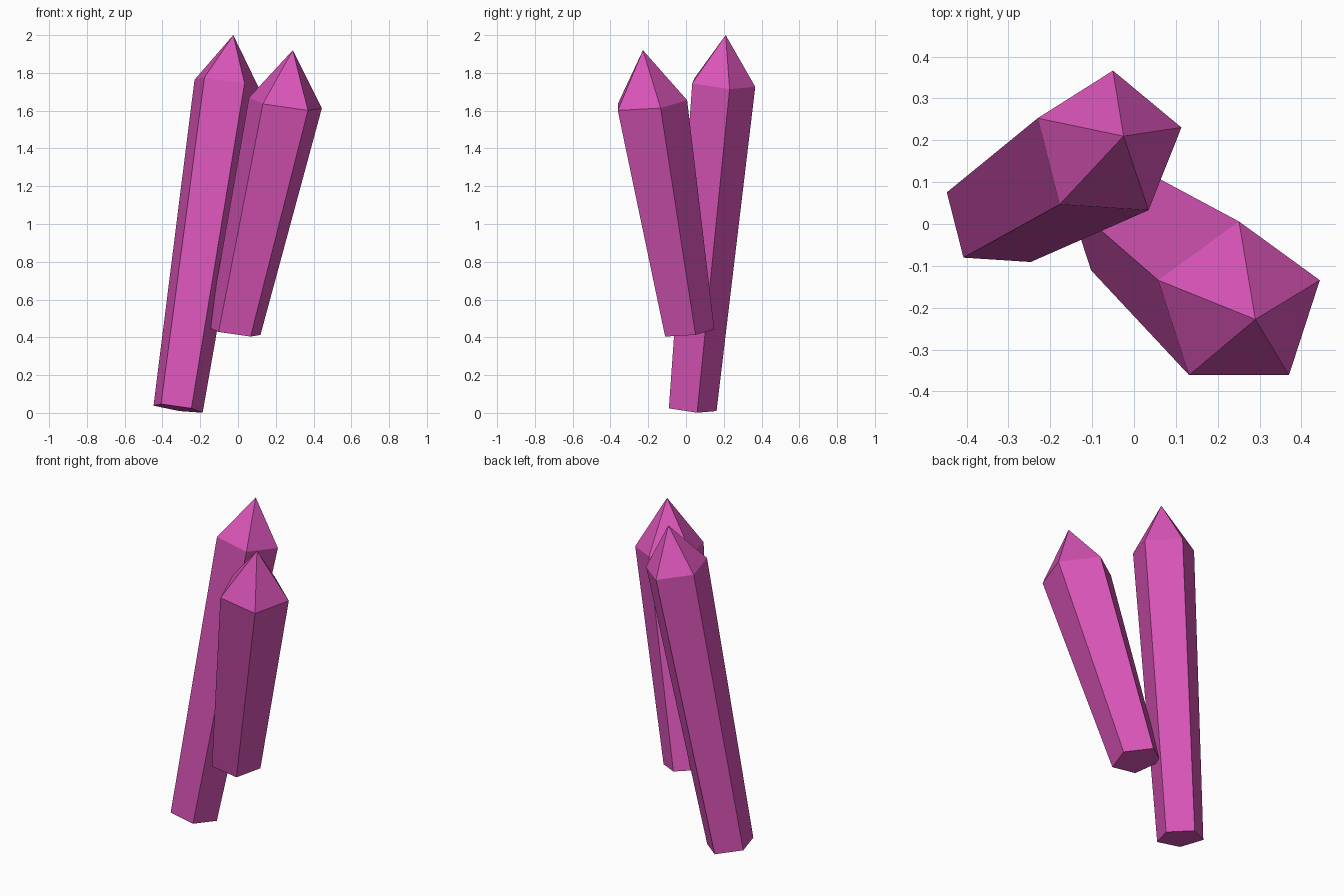
import bpy, bmesh
from math import cos, sin, radians

if "Cube" in bpy.data.objects:
    bpy.data.objects.remove(bpy.data.objects["Cube"])

mat = bpy.data.materials.new("pink_crystal")
mat.diffuse_color = (0.70, 0.09, 0.48, 1)
mat.use_nodes = True
mat.node_tree.nodes["Principled BSDF"].inputs["Base Color"].default_value = mat.diffuse_color


def ring(bm, centre, radius, phase, tilt):
    # five-sided ring lying in a plane whose normal leans by tilt (x, y)
    verts = []
    for i in range(5):
        a = radians(phase + 72 * i)
        dx, dy = radius * cos(a), radius * sin(a)
        dz = -tilt[0] * dx - tilt[1] * dy
        verts.append(bm.verts.new((centre[0] + dx, centre[1] + dy, centre[2] + dz)))
    return verts


def crystal(name, base, r_base, shoulder, r_shoulder, tip, phase, tilt):
    bm = bmesh.new()
    low = ring(bm, base, r_base, phase, tilt)
    high = ring(bm, shoulder, r_shoulder, phase, tilt)
    apex = bm.verts.new(tip)
    bm.faces.new(low[::-1])
    for i in range(5):
        j = (i + 1) % 5
        bm.faces.new((low[i], low[j], high[j], high[i]))
        bm.faces.new((high[i], high[j], apex))
    bmesh.ops.recalc_face_normals(bm, faces=bm.faces)
    mesh = bpy.data.meshes.new(name)
    bm.to_mesh(mesh)
    bm.free()
    mesh.materials.append(mat)
    obj = bpy.data.objects.new(name, mesh)
    bpy.context.collection.objects.link(obj)


# tall crystal at the back left
crystal("tall_crystal", (-0.32, 0.025, 0.024), 0.137,
        (-0.062, 0.186, 1.745), 0.181, (-0.025, 0.21, 2.0), 14.3, (0.15, 0.094))
# shorter crystal leaning to the front right
crystal("short_crystal", (-0.018, 0.006, 0.428), 0.144,
        (0.251, -0.197, 1.635), 0.203, (0.29, -0.228, 1.92), 18, (0.143, -0.101))
